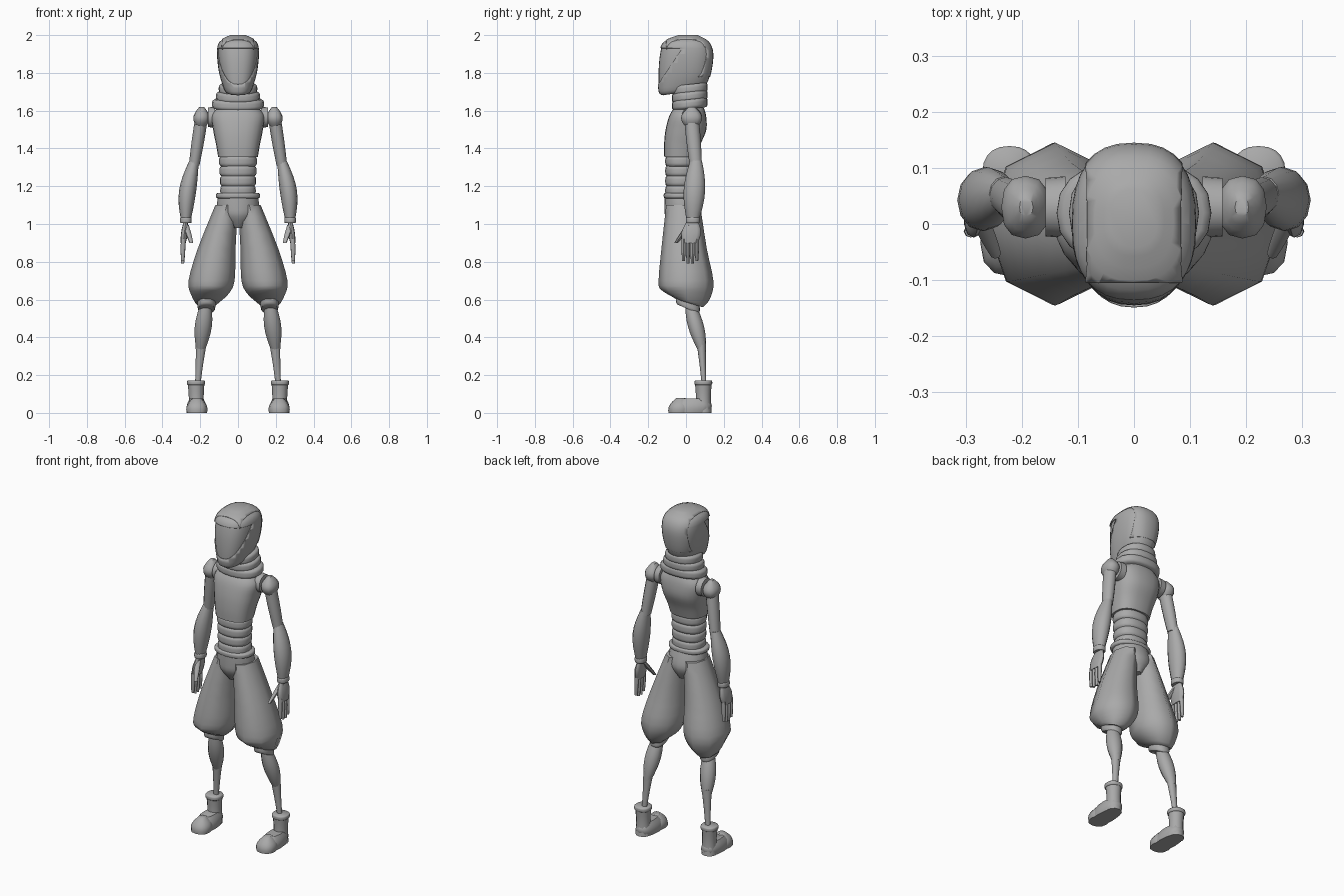
import bpy, bmesh, math
from mathutils import Vector

if "Cube" in bpy.data.objects:
    bpy.data.objects.remove(bpy.data.objects["Cube"], do_unlink=True)

colour = (.4, .4, .4, 1)
grey = bpy.data.materials.new("plain grey")
grey.use_nodes = True
grey.diffuse_color = colour
grey.node_tree.nodes["Principled BSDF"].inputs["Base Color"].default_value = colour


def finish(name, bm, mirror=False, angle=45):
    """Turn a bmesh into a smooth-shaded object with sharp creases."""
    bmesh.ops.recalc_face_normals(bm, faces=bm.faces)
    mesh = bpy.data.meshes.new(name)
    bm.to_mesh(mesh)
    bm.free()
    mesh.materials.append(grey)
    mesh.shade_smooth()
    mesh.set_sharp_from_angle(angle=math.radians(angle))
    obj = bpy.data.objects.new(name, mesh)
    bpy.context.collection.objects.link(obj)
    if mirror:
        obj.modifiers.new("other side", 'MIRROR').use_mirror_merge = False
    return obj


def spline(rings, steps):
    """Catmull-Rom interpolation between rings, with missing values as zero."""
    rings = [Vector(tuple(ring) + (0,) * (6 - len(ring))) for ring in rings]
    padded = [rings[0]] + rings + [rings[-1]]
    result = []
    for before, start, end, after in zip(padded, padded[1:], padded[2:], padded[3:]):
        for step in range(steps):
            t = step / steps
            enter, leave = (end - before) / 2, (after - start) / 2
            jump = end - start
            result.append(start + t * enter + t * t * (3 * jump - 2 * enter - leave)
                          + t ** 3 * (enter + leave - 2 * jump))
    return result + [rings[-1]]


def loft(rings, sides=16, steps=3, power=2):
    """Skin rings of (z, half width, half depth, y, x, rise towards the back)."""
    bm = bmesh.new()
    loops = []
    for z, width, depth, y, x, tilt in spline(rings, steps):
        loop = []
        for k in range(sides):
            c, s = math.cos(math.tau * k / sides), math.sin(math.tau * k / sides)
            dx = width * math.copysign(abs(c) ** (2 / power), c)
            dy = depth * math.copysign(abs(s) ** (2 / power), s)
            loop.append(bm.verts.new((x + dx, y + dy, z + tilt * dy)))
        loops.append(loop)
    for lower, upper in zip(loops, loops[1:]):
        for k in range(sides):
            j = (k + 1) % sides
            bm.faces.new((lower[k], lower[j], upper[j], upper[k]))
    bm.faces.new(loops[0])
    bm.faces.new(loops[-1])
    return bm


def limb(name, start, end, radii, bulge=0, depth=1, bow=0, sides=12, power=2):
    """Mirrored tapering limb that swells and bows outwards halfway along."""
    rings = []
    start, end = Vector(start), Vector(end)
    for i in range(9):
        t = i / 8
        swell = math.sin(math.pi * t)
        x, y, z = start.lerp(end, t)
        r = radii[0] + (radii[1] - radii[0]) * t + bulge * swell
        rings.append((z, r, r * depth, y, x + bow * swell))
    return finish(name, loft(rings, sides, 1, power), True)


def band(name, z, width, depth, height, y=0, x=0, tilt=0):
    """Padded ring of cloth, narrower at both rims; mirrored when off centre."""
    rings = []
    for i in range(-4, 5):
        pinch = 1 - .1 * (i / 4) ** 4
        rings.append((z + height * i / 8, width * pinch, depth * pinch, y, x, tilt))
    return finish(name, loft(rings, 20, 1, 2.3), x != 0)


def shell(name, bm, planes, keep, thickness):
    """Cut a skin along planes, keep one region and thicken it outwards."""
    for point, normal in planes:
        bmesh.ops.bisect_plane(bm, geom=bm.verts[:] + bm.edges[:] + bm.faces[:],
                               plane_co=point, plane_no=normal)
    bmesh.ops.recalc_face_normals(bm, faces=bm.faces)
    drop = [face for face in bm.faces if not keep(face.calc_center_median())]
    bmesh.ops.delete(bm, geom=drop, context='FACES')
    solid = finish(name, bm).modifiers.new("thickness", 'SOLIDIFY')
    solid.thickness, solid.offset = thickness, 1


def head_skin():
    return loft([(1.7, .05, .09, -.03, 0, .15), (1.72, .07, .12, -.02, 0, .15),
                 (1.8, .095, .135, -.01), (1.9, .106, .137), (1.96, .095, .115),
                 (1.992, .04, .05, .01)], 32, 4, 2.5)


# Head: face core, helmet shell and raised crest panel
brow = 1.93
cheek = Vector((0, 1, -.65))
ear = Vector((0, -.02, brow))
finish("face", head_skin())
shell("helmet", head_skin(), [(ear, (0, 0, 1)), (ear, cheek)],
      lambda c: c.z > brow or (c - ear).dot(cheek) > 0, .005)
corner = Vector((.08, -.1, 1.78))
shell("helmet_crest", head_skin(),
      [(corner, (1, 0, 0)), (-corner, (1, 0, 0)), (corner, (0, 1, 0)), (corner, (0, 0, 1))],
      lambda c: abs(c.x) < corner.x and c.y > corner.y and c.z > corner.z, .008)

# Neck and wrapped scarf
finish("neck", loft([(1.58, .06, .06, .02), (1.76, .06, .06, .02)], steps=1))
for i, width in enumerate((.138, .116, .102)):
    band(f"scarf_wrap_{i + 1}", 1.635 + i * .04, width, .095, .05, y=.02, tilt=.1)

# Chest and banded abdomen
finish("chest", loft([(1.355, .105, .085, -.03), (1.42, .116, .096, -.02),
                      (1.5, .132, .108), (1.58, .138, .095, .01),
                      (1.635, .08, .065, .02)], 24, 4, 2.5))
for i in range(4):
    band(f"abdomen_band_{i + 1}", 1.176 + i * .052, .094 + i * .002, .08, .054, y=-.03)

# Baggy trousers
band("waistband", 1.15, .117, .088, .03, y=-.03)
finish("trouser_hips", loft([(.98, .03, .06, -.01), (1.04, .095, .094, -.015),
                             (1.09, .112, .094, -.02), (1.15, .105, .084, -.03)], 16))
finish("trouser_legs", loft([(.58, .06, .07, .02, .165, -.3), (.63, .1, .13, 0, .15, -.15),
                             (.7, .122, .145, 0, .14), (.87, .1, .12, -.01, .113),
                             (1.1, .06, .09, -.015, .06)], 8), True, 60)

# Lower legs
band("knee_cuffs", .575, .048, .063, .05, y=.01, x=.167, tilt=-.42)
limb("calves", (.198, .085, .33), (.17, .022, .58), (.022, .028), .02, .95)
limb("shins", (.214, .096, .14), (.194, .08, .38), (.014, .03), -.002, .85)

# Boots: flared shaft, sole and toe cap
limb("boot_shafts", (.22, .092, 0), (.222, .092, .16), (.044, .045), -.005)
band("boot_rims", .16, .048, .047, .025, y=.092, x=.222)
limb("boot_soles", (.218, .02, 0), (.22, .045, .075), (.052, .036), .008, 2, power=2.5)
limb("toe_caps", (.218, -.035, 0), (.218, -.028, .08), (.054, .02), .015, 1.08, power=2.4)

# Shoulder joints
discs = bmesh.new()
bmesh.ops.create_cone(discs, cap_ends=True, segments=24, radius1=.055, radius2=.052, depth=.035)
for v in discs.verts:
    v.co = Vector((.14, .03, 1.565)) + v.co.zxy
finish("shoulder_discs", discs, True)
limb("shoulder_balls", (.195, .03, 1.508), (.192, .03, 1.62), (.02, .012), .027, 1.3, power=2.4)

# Arms
limb("upper_arms", (.232, .052, 1.31), (.195, .03, 1.55), (.028, .034), .002, 1.15)
limb("forearms", (.276, .036, 1.02), (.233, .053, 1.335), (.026, .025), .02, 1.25, .012)
band("wrist_cuffs", 1.02, .031, .037, .03, y=.036, x=.276)

# Hands
limb("palms", (.29, .022, .9), (.277, .034, 1.01), (.014, .011), .005, 2.9, power=2.6)
for i in range(4):
    y = -.013 + i * .0235
    tip = .79 + .006 * (i - 1.5) ** 2
    limb(f"fingers_{i + 1}", (.293, y, tip), (.29, y, .92), (.008, .012), .002, .9, sides=8)
limb("thumbs", (.247, -.052, .9), (.277, .015, .995), (.01, .016), .002, sides=8)
